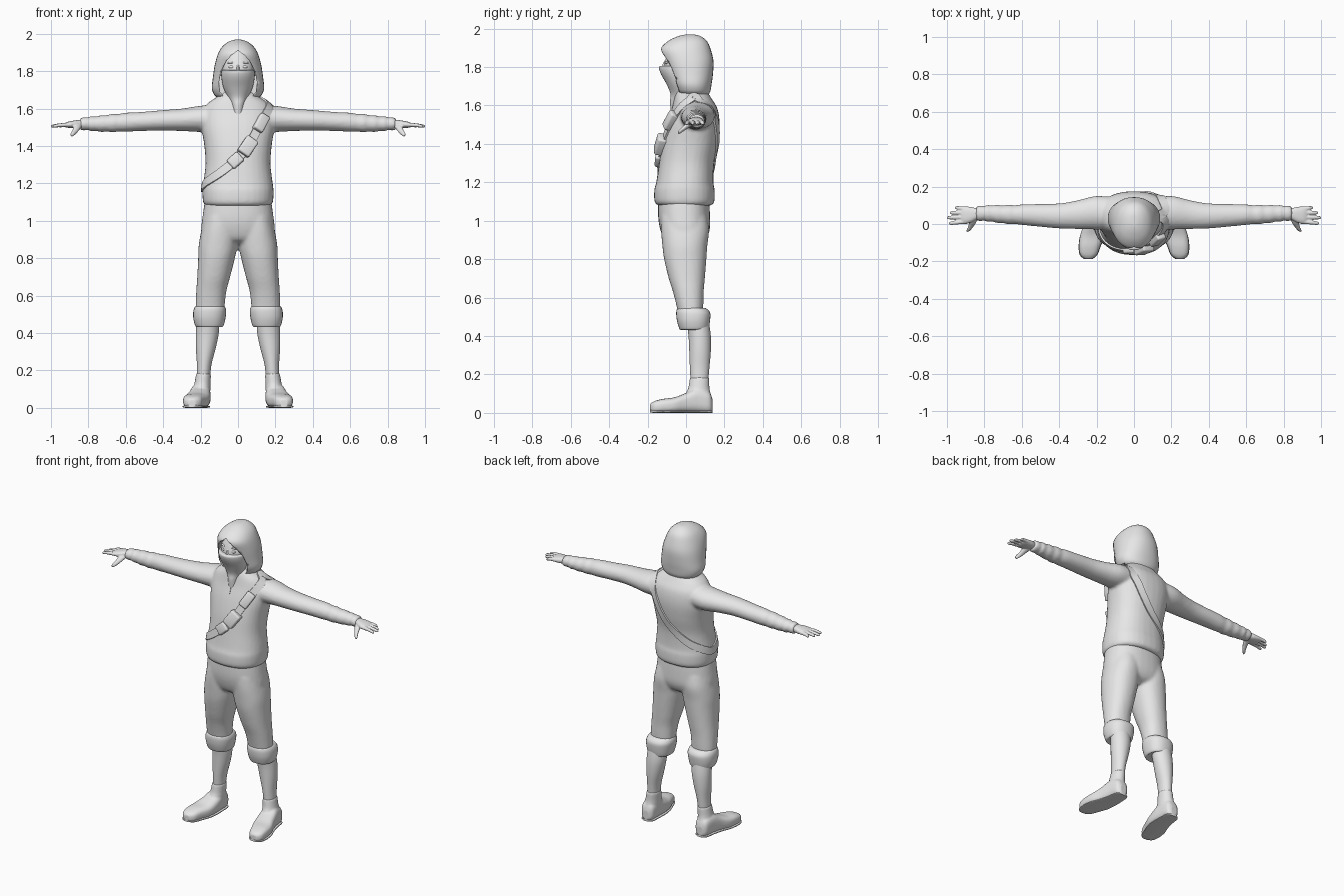
import bpy, bmesh, math
from mathutils import Vector, Matrix
from mathutils.bvhtree import BVHTree

grey = bpy.data.materials.new("plain grey")
grey.diffuse_color = (0.8, 0.8, 0.8, 1)


def catmull(pts, steps, cyclic=False):
    """Smooth curve through points of any dimension."""
    n, out = len(pts), []
    for i in range(n if cyclic else n - 1):
        idx = [(i + k) % n if cyclic else min(max(i + k, 0), n - 1) for k in (-1, 0, 1, 2)]
        a, b, c, d = (pts[k] for k in idx)
        for s in range(steps):
            t = s / steps
            out.append([0.5 * (2 * q + (r - p) * t + (2 * p - 5 * q + 4 * r - u) * t * t
                               + (3 * q - p - 3 * r + u) * t ** 3)
                        for p, q, r, u in zip(a, b, c, d)])
    return out if cyclic else out + [list(pts[-1])]


def skin(bm, rings, cyclic=False):
    vs = [[bm.verts.new(p) for p in r] for r in rings]
    m = len(vs[0])
    for i in range(len(vs) if cyclic else len(vs) - 1):
        a, b = vs[i], vs[(i + 1) % len(vs)]
        for j in range(m):
            bm.faces.new((a[j], a[(j + 1) % m], b[(j + 1) % m], b[j]))
    if not cyclic:
        bm.faces.new(vs[0][::-1])
        bm.faces.new(vs[-1])


def loft(bm, axis, rows, power=2.0, sides=32, steps=4):
    """Rows are (position on axis, centre 1, centre 2, radius 1, radius 2)."""
    rings = []
    for t, c1, c2, r1, r2 in catmull(rows, steps):
        ring = []
        for k in range(sides):
            a = 2 * math.pi * k / sides
            c, s = math.cos(a), math.sin(a)
            u = c1 + max(r1, .002) * math.copysign(abs(c) ** (2 / power), c)
            v = c2 + max(r2, .002) * math.copysign(abs(s) ** (2 / power), s)
            ring.append({'x': (t, u, v), 'y': (u, t, v), 'z': (u, v, t)}[axis])
        rings.append(ring)
    skin(bm, rings)


def finish(bm, name, mirror=False, voxel=0, smooth=0, angle=40):
    bmesh.ops.recalc_face_normals(bm, faces=bm.faces)
    me = bpy.data.meshes.new(name)
    bm.to_mesh(me)
    bm.free()
    me.materials.append(grey)
    me.shade_smooth()
    me.set_sharp_from_angle(angle=math.radians(angle))
    ob = bpy.data.objects.new(name, me)
    bpy.context.collection.objects.link(ob)
    if voxel:
        m = ob.modifiers.new("fuse", 'REMESH')
        m.mode, m.voxel_size, m.use_smooth_shade = 'VOXEL', voxel, True
    if smooth:
        m = ob.modifiers.new("soften", 'SMOOTH')
        m.factor, m.iterations = 0.5, smooth
    if mirror:
        ob.modifiers.new("mirror", 'MIRROR').use_mirror_merge = False
    return ob


def part(name, axis, rows, power=2.0, **kw):
    bm = bmesh.new()
    loft(bm, axis, rows, power)
    return finish(bm, name, **kw)


# Hooded top: torso and both sleeves fused
bm = bmesh.new()
loft(bm, 'z', [(1.08, 0, -.007, .172, .14), (1.10, 0, -.008, .187, .156), (1.16, 0, -.008, .19, .157),
               (1.20, 0, -.006, .186, .149), (1.30, 0, .003, .174, .143), (1.40, 0, .02, .18, .145),
               (1.50, 0, .037, .195, .138), (1.58, 0, .045, .19, .12), (1.63, 0, .037, .16, .10),
               (1.665, 0, .03, .11, .085), (1.70, 0, .03, .08, .07)], 2.3)
for s in (1, -1):
    rows = [(.08, .05, 1.55, .09, .075), (.2, .06, 1.545, .09, .07), (.3, .05, 1.54, .077, .06),
            (.4, .043, 1.537, .067, .055), (.52, .047, 1.531, .06, .051), (.6, .05, 1.527, .055, .051),
            (.64, .05, 1.524, .05, .047), (.67, .051, 1.523, .053, .05), (.70, .052, 1.521, .047, .044),
            (.73, .054, 1.52, .049, .045), (.76, .056, 1.519, .043, .039), (.785, .057, 1.519, .046, .041),
            (.80, .057, 1.519, .038, .034), (.815, .057, 1.519, .042, .036), (.845, .057, 1.517, .039, .033)]
    loft(bm, 'x', [(s * r[0],) + r[1:] for r in rows], 2.0, 28)
top = finish(bm, "hooded_top", voxel=.009, smooth=5)

# Trousers: pelvis and legs fused
bm = bmesh.new()
loft(bm, 'z', [(.875, 0, -.005, .13, .06), (.90, 0, -.005, .18, .105), (.95, 0, -.005, .197, .128),
               (1.02, 0, -.01, .19, .135), (1.12, 0, -.012, .176, .132)], 2.3)
for s in (1, -1):
    loft(bm, 'z', [(z, s * cx, cy, rx, ry) for z, cx, cy, rx, ry in (
        (.50, .15, .025, .076, .062), (.56, .148, .02, .078, .07), (.63, .142, .012, .081, .08),
        (.70, .130, .004, .088, .094), (.80, .115, -.004, .098, .11), (.87, .106, -.006, .104, .117),
        (.95, .098, -.005, .098, .125), (1.02, .09, -.01, .09, .12))], 2.2)
finish(bm, "trousers", voxel=.01, smooth=4)

# Rolled trouser cuffs, shins and ankle boots
part("trouser_cuff", 'z', [(.435, .153, .041, .062, .06), (.433, .153, .041, .07, .071),
     (.445, .153, .041, .078, .078), (.48, .153, .039, .086, .086), (.515, .151, .038, .088, .089),
     (.535, .15, .034, .083, .083), (.545, .149, .03, .076, .072)], 2.3, mirror=True)
part("shin", 'z', [(.13, .185, .07, .034, .045), (.18, .184, .07, .036, .047), (.24, .18, .071, .04, .051),
     (.32, .172, .073, .053, .056), (.40, .164, .071, .061, .058), (.48, .16, .06, .06, .058)], mirror=True)
bm = bmesh.new()
loft(bm, 'y', [(.138, .197, .04, .02, .03), (.12, .197, .055, .042, .055), (.06, .2, .065, .052, .065),
               (0, .207, .052, .06, .052), (-.06, .222, .04, .066, .041), (-.12, .237, .036, .057, .037),
               (-.165, .243, .03, .045, .031), (-.187, .245, .026, .02, .02)], 2.8)
loft(bm, 'z', [(.03, .197, .068, .045, .06), (.09, .195, .063, .047, .066), (.13, .19, .067, .043, .055),
               (.175, .185, .07, .04, .051), (.185, .185, .07, .037, .048)])
finish(bm, "boot", mirror=True, voxel=.006, smooth=3)
part("boot_sole", 'y', [(.138, .197, .006, .02, .006), (.12, .197, .006, .042, .006), (.06, .2, .006, .05, .006),
     (0, .207, .006, .058, .006), (-.06, .222, .006, .066, .006), (-.12, .237, .006, .059, .006),
     (-.165, .243, .007, .047, .007), (-.188, .245, .009, .022, .006)], 4, mirror=True)

# Hands: palm, four fingers and thumb fused
bm = bmesh.new()
loft(bm, 'x', [(.80, .057, 1.519, .028, .024), (.84, .054, 1.518, .03, .022), (.87, .05, 1.516, .041, .021),
               (.905, .047, 1.514, .046, .017), (.925, .047, 1.512, .04, .011)], 2.4)
for y0, y1, tip in ((.083, .087, .958), (.06, .06, .984), (.036, .034, 1.0), (.011, .004, .99)):
    loft(bm, 'x', [(.89, y0, 1.514, .011, .011), (.92, y0, 1.513, .0115, .011),
                   ((.92 + tip) / 2, (y0 + y1) / 2, 1.511, .011, .010),
                   (tip - .008, y1, 1.506, .009, .008), (tip, y1, 1.505, .004, .004)], 2, 12)
loft(bm, 'y', [(.045, .85, 1.513, .02, .014), (.01, .862, 1.497, .019, .016), (-.015, .873, 1.478, .014, .014),
               (-.033, .885, 1.464, .011, .012), (-.042, .89, 1.458, .005, .006)], 2, 16)
finish(bm, "hand", mirror=True, voxel=.004, smooth=2)

# Hood with a pointed face opening
hood = part("hood", 'z', [(1.58, 0, .02, .10, .08), (1.65, 0, .037, .108, .08), (1.675, 0, .035, .128, .092),
            (1.71, 0, .03, .14, .103), (1.76, 0, .024, .135, .116), (1.83, 0, .013, .125, .13),
            (1.89, 0, -.002, .108, .131), (1.93, 0, .006, .085, .106), (1.955, 0, .015, .055, .07),
            (1.967, 0, .02, .025, .035), (1.969, 0, .02, .002, .002)], 2.2)
half = [(0, 1.91), (.035, 1.885), (.065, 1.85), (.09, 1.80), (.102, 1.74), (.095, 1.69), (.06, 1.64), (0, 1.60)]
edge = half + [(-x, z) for x, z in half[-2:0:-1]]
bm = bmesh.new()
skin(bm, [[(x, y, z) for x, z in edge] for y in (-.4, -.02)])
cutter = finish(bm, "hood_cutter")
cutter.hide_render = True
cutter.hide_set(True)
cut = hood.modifiers.new("opening", 'BOOLEAN')
cut.operation, cut.object, cut.solver = 'DIFFERENCE', cutter, 'EXACT'

# Face, nose bridge, eyes and brows
bm = bmesh.new()
loft(bm, 'z', [(1.74, 0, -.04, .075, .065), (1.80, 0, -.04, .082, .075), (1.86, 0, -.03, .077, .07),
               (1.92, 0, -.02, .05, .05)])
loft(bm, 'z', [(1.78, 0, -.112, .012, .02), (1.82, 0, -.105, .008, .014), (1.85, 0, -.09, .006, .008)], 2, 12)
for s in (1, -1):
    for z, y, r in ((1.822, -.098, (.017, .011, .008)), (1.845, -.088, (.024, .015, .006))):
        bmesh.ops.create_uvsphere(bm, u_segments=14, v_segments=8, radius=1, matrix=Matrix.Translation(
            (s * .034, y, z)) @ Matrix.Diagonal((*r, 1)))
finish(bm, "face")

# Mask over nose and mouth, running into the collar
part("face_mask", 'z', [(1.57, 0, -.03, .035, .05), (1.62, 0, -.025, .04, .058), (1.66, 0, -.025, .055, .056),
     (1.71, 0, -.035, .077, .066), (1.76, 0, -.045, .088, .084), (1.79, 0, -.05, .09, .09),
     (1.803, 0, -.05, .088, .088), (1.806, 0, -.05, .08, .08)], 1.9)

# Chest strap: path projected on the top, then a flat band swept along it
tree = BVHTree.FromObject(top, bpy.context.evaluated_depsgraph_get())
line = [(.165, 1.62), (.12, 1.52), (.06, 1.41), (0, 1.335), (-.09, 1.26), (-.155, 1.215)]


def project(x, z, s):
    return tree.ray_cast(Vector((x, s, z)), Vector((0, -s, 0)))[0] or tree.find_nearest((x, s * .1, z))[0]


path = [project(x, z, -1) for x, z in line] + [tree.find_nearest((-.25, 0, 1.185))[0]]
path += [project(x, z, 1) for x, z in line[::-1]] + [tree.find_nearest((.165, .045, 1.70))[0]]
mid = [tree.find_nearest(Vector(p))[:2] for p in catmull(path, 6, True)]
frames = []
for i in range(len(mid)):
    n = (mid[i - 1][1] + mid[i][1] + mid[(i + 1) % len(mid)][1]).normalized()
    t = (mid[(i + 1) % len(mid)][0] - mid[i - 1][0]).normalized()
    side = t.cross(n).normalized()
    frames.append((mid[i][0], t, side, side.cross(t).normalized()))
bm = bmesh.new()
skin(bm, [[p + s * a + n * b for a, b in ((-.023, -.01), (.023, -.01), (.023, .008), (-.023, .008))]
          for p, t, s, n in frames], True)
finish(bm, "chest_strap")

# Pouches on the strap
for name, i, size in (("upper_pouch", 6, (.10, .056, .05)), ("middle_pouch", 13, (.10, .072, .06)),
                      ("lower_pouch", 19, (.075, .062, .035))):
    p, t, s, n = frames[i]
    m = Matrix((t, s, n)).transposed().to_4x4()
    m.translation = p + n * .006
    bm = bmesh.new()
    bmesh.ops.create_cube(bm, size=1, matrix=m @ Matrix.Diagonal((*size, 1)))
    bmesh.ops.bevel(bm, geom=bm.edges[:], offset=.01, segments=3, profile=.5, affect='EDGES')
    finish(bm, name)

# Short front zip below the collar
bm = bmesh.new()
zs = [1.62 - .011 * k for k in range(9)]
skin(bm, [[project(0, z, -1) + Vector((x, y, 0)) for x, y in ((-.004, .004), (.004, .004), (.004, -.004),
                                                             (-.004, -.004))] for z in zs])
finish(bm, "front_zip")
